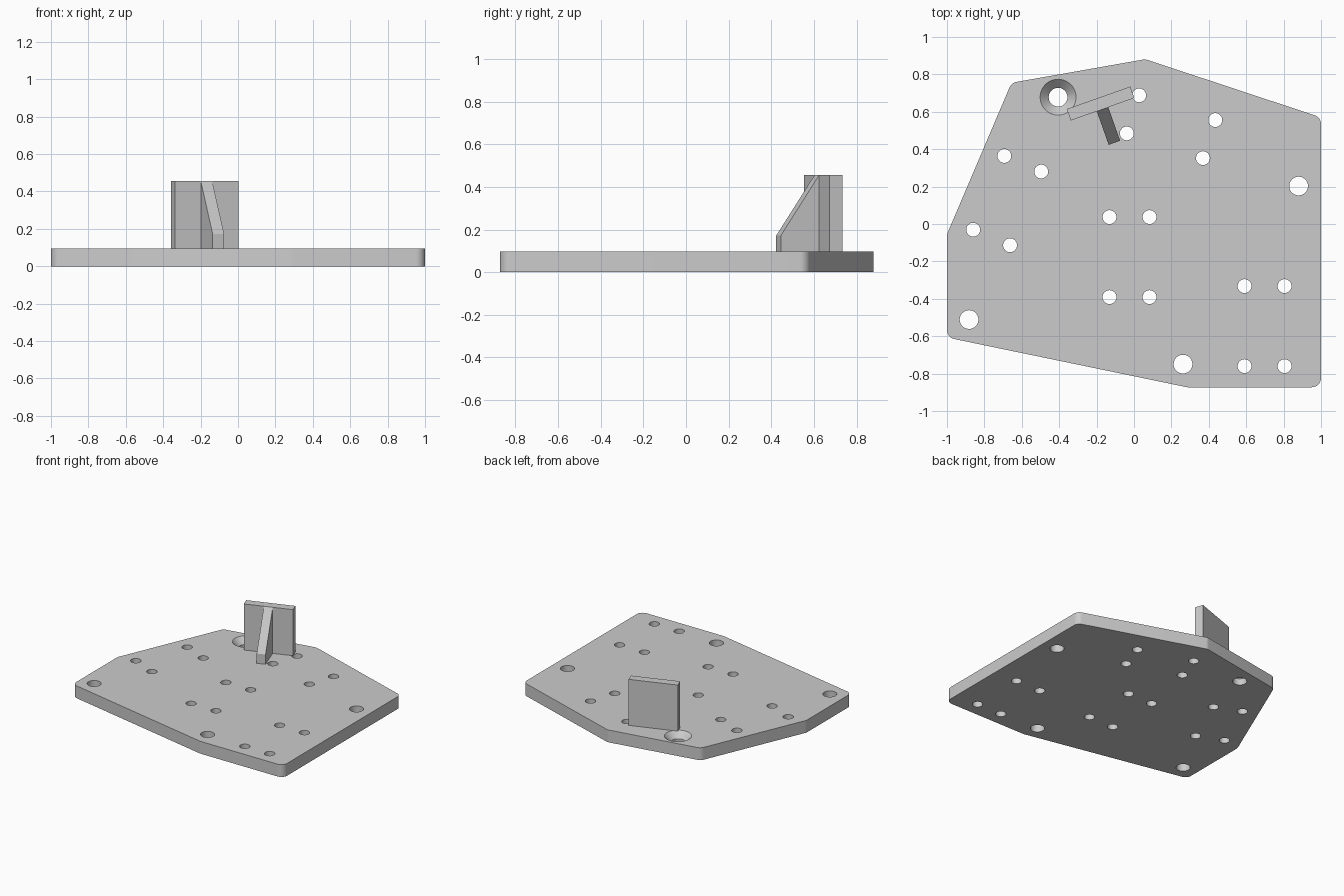
import bpy, bmesh
from math import radians, cos, sin, pi
from mathutils import Vector, Matrix

if "Cube" in bpy.data.objects:
    bpy.data.objects.remove(bpy.data.objects["Cube"], do_unlink=True)

PLATE_TOP = 0.096
UPRIGHT_TOP = 0.455

grey = bpy.data.materials.new("light grey")
grey.use_nodes = True
colour = (0.6, 0.6, 0.6, 1)
grey.diffuse_color = colour
grey.node_tree.nodes["Principled BSDF"].inputs["Base Color"].default_value = colour


def make_object(name, bm):
    bmesh.ops.recalc_face_normals(bm, faces=bm.faces)
    mesh = bpy.data.meshes.new(name)
    bm.to_mesh(mesh)
    bm.free()
    mesh.materials.append(grey)
    obj = bpy.data.objects.new(name, mesh)
    bpy.context.collection.objects.link(obj)
    return obj


def prism(bm, points, along):
    """Extrude a flat outline along a vector into a closed solid."""
    base = bm.faces.new([bm.verts.new(p) for p in points])
    top = bmesh.ops.extrude_face_region(bm, geom=[base], use_keep_orig=True)["geom"]
    bmesh.ops.translate(bm, vec=along, verts=[v for v in top if isinstance(v, bmesh.types.BMVert)])


def rounded(corners, radius, steps=8):
    """Fillet every corner of a convex counter-clockwise outline."""
    points = []
    for i, corner in enumerate(corners):
        p = Vector(corner)
        d0 = (p - Vector(corners[i - 1])).normalized()
        d1 = (Vector(corners[(i + 1) % len(corners)]) - p).normalized()
        turn = d0.angle(d1)
        centre = p + (d1 - d0).normalized() * radius / cos(turn / 2)
        start = Vector((d0.y, -d0.x)) * radius
        for s in range(steps + 1):
            q = centre + Matrix.Rotation(turn * s / steps, 2) @ start
            points.append((q.x, q.y, 0))
    return points


def turned(bm, centre, profile, sides=40):
    """Closed round solid from (radius, height) pairs."""
    rings = [[bm.verts.new((centre[0] + r * cos(2 * pi * k / sides),
                            centre[1] + r * sin(2 * pi * k / sides), z))
              for k in range(sides)] for r, z in profile]
    bm.faces.new(rings[0])
    bm.faces.new(rings[-1])
    for low, high in zip(rings, rings[1:]):
        for k in range(sides):
            n = (k + 1) % sides
            bm.faces.new((low[k], low[n], high[n], high[k]))


# Base plate with rounded corners
bm = bmesh.new()
outline = [(-1, -0.607), (0.285, -0.873), (1, -0.873), (1, 0.57),
           (0.06, 0.881), (-0.655, 0.755), (-1, -0.055)]
prism(bm, rounded(outline, 0.05), (0, 0, PLATE_TOP))
plate = make_object("base_plate", bm)

# Hole cutters: four-hole patterns, large holes and one countersunk hole
bm = bmesh.new()
patterns = [((-0.024, -0.177), 0), ((0.698, -0.546), 0),
            ((0.198, 0.52), 72), ((-0.678, 0.125), -22.9)]
for centre, angle in patterns:
    spin = Matrix.Rotation(radians(angle), 2)
    for sx in (-1, 1):
        for sy in (-1, 1):
            spot = Vector(centre) + spin @ Vector((sx * 0.107, sy * 0.214))
            turned(bm, spot, [(0.037, -0.1), (0.037, 0.2)])
for spot in [(0.88, 0.203), (-0.882, -0.511), (0.262, -0.749)]:
    turned(bm, spot, [(0.05, -0.1), (0.05, 0.2)])
turned(bm, (-0.406, 0.678), [(0.05, -0.1), (0.05, 0.05), (0.096, PLATE_TOP), (0.142, 0.142)])
cutter = make_object("hole_cutter", bm)
cutter.hide_render = True

drill = plate.modifiers.new("holes", 'BOOLEAN')
drill.operation = 'DIFFERENCE'
drill.solver = 'EXACT'
drill.object = cutter
bpy.context.view_layer.objects.active = plate
plate.select_set(True)
bpy.ops.object.modifier_apply(modifier=drill.name)
bpy.data.objects.remove(cutter, do_unlink=True)
bpy.ops.object.shade_smooth_by_angle(angle=radians(20))

# Upright tab and its sloped rib share one turned frame
frame = Matrix.Translation((-0.179, 0.644, 0)) @ Matrix.Rotation(radians(19.5), 4, 'Z')
HALF_LENGTH, HALF_THICK = 0.18, 0.0325

bm = bmesh.new()
prism(bm, [(x * HALF_LENGTH, y * HALF_THICK, PLATE_TOP)
           for x, y in ((-1, -1), (1, -1), (1, 1), (-1, 1))],
      (0, 0, UPRIGHT_TOP - PLATE_TOP))
make_object("upright_tab", bm).matrix_world = frame

bm = bmesh.new()
front = -HALF_THICK
side = [(front, PLATE_TOP), (front, UPRIGHT_TOP), (front - 0.19, 0.172), (front - 0.19, PLATE_TOP)]
prism(bm, [(-HALF_THICK, y, z) for y, z in side], (2 * HALF_THICK, 0, 0))
make_object("support_rib", bm).matrix_world = frame
